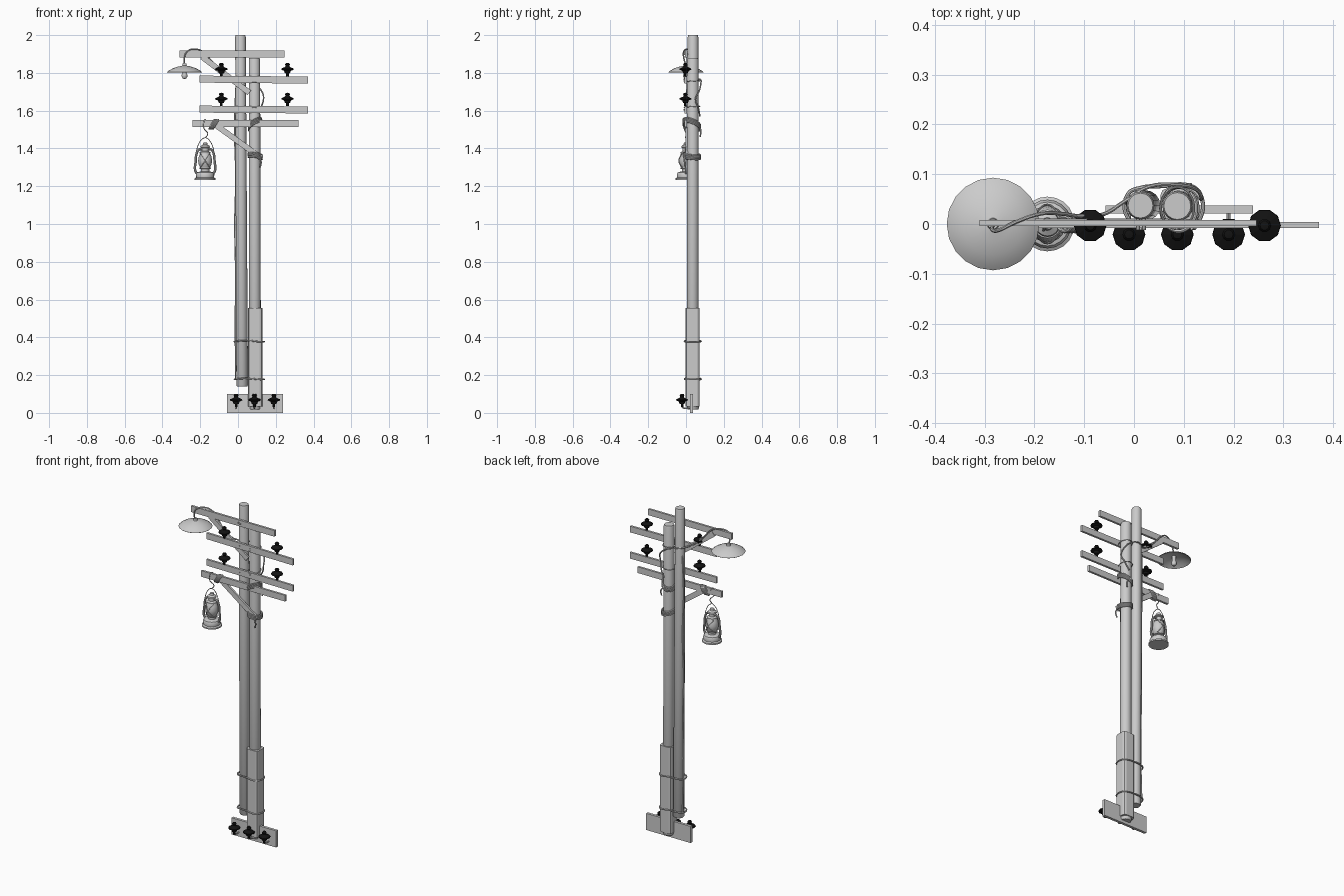
import bpy, bmesh, math
from mathutils import Vector, Matrix

if "Cube" in bpy.data.objects:
    bpy.data.objects.remove(bpy.data.objects["Cube"])

black = bpy.data.materials.new("black_ceramic")
black.diffuse_color = (0.006, 0.006, 0.006, 1)
black.use_nodes = True
black.node_tree.nodes["Principled BSDF"].inputs["Base Color"].default_value = black.diffuse_color


def finish(name, mesh, smooth=True, mat=None):
    ob = bpy.data.objects.new(name, mesh)
    bpy.context.collection.objects.link(ob)
    if mat:
        mesh.materials.append(mat)
    if smooth:
        bpy.ops.object.select_all(action='DESELECT')
        ob.select_set(True)
        bpy.context.view_layer.objects.active = ob
        bpy.ops.object.shade_smooth_by_angle(angle=math.radians(40))
    return ob


def lathe(name, profile, base, top=None, n=16, mat=None, smooth=True):
    """Revolve (radius, z) points; 'top' shears the axis so poles can lean."""
    bm = bmesh.new()
    z0, z1 = profile[0][1], profile[-1][1]
    top = top or base
    rings = []
    for r, z in profile:
        t = (z - z0) / (z1 - z0) if z1 != z0 else 0
        cx = base[0] + (top[0] - base[0]) * t
        cy = base[1] + (top[1] - base[1]) * t
        cz = base[2] + z
        if r == 0:
            rings.append([bm.verts.new((cx, cy, cz))])
        else:
            rings.append([bm.verts.new((cx + r * math.cos(2 * math.pi * k / n),
                                        cy + r * math.sin(2 * math.pi * k / n), cz)) for k in range(n)])
    for a, b in zip(rings, rings[1:]):
        for k in range(n):
            f = [a[k % len(a)], a[(k + 1) % len(a)], b[(k + 1) % len(b)], b[k % len(b)]]
            bm.faces.new(list(dict.fromkeys(f)))
    bmesh.ops.recalc_face_normals(bm, faces=bm.faces)
    me = bpy.data.meshes.new(name)
    bm.to_mesh(me)
    bm.free()
    return finish(name, me, smooth, mat)


def plank(name, a, b, width, thick):
    """Board whose long axis runs from a to b."""
    a, b = Vector(a), Vector(b)
    d = b - a
    ang = math.atan2(d.z, d.x)
    bm = bmesh.new()
    bmesh.ops.create_cube(bm, size=1, matrix=Matrix.Translation((a + b) / 2)
                          @ Matrix.Rotation(-ang, 4, 'Y') @ Matrix.Diagonal((d.length, thick, width, 1)))
    me = bpy.data.meshes.new(name)
    bm.to_mesh(me)
    bm.free()
    return finish(name, me, False)


def tube(name, pts, r, closed=False, res=2):
    """Round wire through a smooth path."""
    cu = bpy.data.curves.new(name, 'CURVE')
    cu.dimensions = '3D'
    cu.bevel_depth, cu.bevel_resolution, cu.use_fill_caps = r, res, True
    sp = cu.splines.new('BEZIER')
    sp.bezier_points.add(len(pts) - 1)
    for bp, p in zip(sp.bezier_points, pts):
        bp.co = p
        bp.handle_left_type = bp.handle_right_type = 'AUTO'
    sp.use_cyclic_u = closed
    sp.resolution_u = 5
    tmp = bpy.data.objects.new("tmp", cu)
    bpy.context.collection.objects.link(tmp)
    me = bpy.data.meshes.new_from_object(tmp.evaluated_get(bpy.context.evaluated_depsgraph_get()))
    bpy.data.objects.remove(tmp)
    return finish(name, me)


def loop(c, u, v, n=10):
    c, u, v = Vector(c), Vector(u), Vector(v)
    return [c + u * math.cos(2 * math.pi * k / n) + v * math.sin(2 * math.pi * k / n) for k in range(n)]


# Two round poles
lathe("tall_pole", [(0, .14), (.027, .14), (.031, .146), (.028, 1.99), (.025, 2.0), (0, 2.0)],
      (.022, .037, 0), (.013, .037, 0))
lathe("short_pole", [(0, .017), (.028, .017), (.032, .024), (.030, 1.87), (.027, 1.88), (0, 1.88)],
      (.09, .036, 0), (.087, .036, 0))

# Chamfered sleeve around the foot of the short pole
bm = bmesh.new()
bmesh.ops.create_cube(bm, size=1, matrix=Matrix.Translation((.091, .035, .295)) @ Matrix.Diagonal((.076, .074, .52, 1)))
edges = [e for e in bm.edges if abs(e.verts[0].co.z - e.verts[1].co.z) > .1]
bmesh.ops.bevel(bm, geom=edges, offset=.014, segments=2, profile=.5, affect='EDGES')
me = bpy.data.meshes.new("pole_sleeve")
bm.to_mesh(me)
bm.free()
finish("pole_sleeve", me, False)

# Cross arms: left x, right x, left z, right z
for i, (x0, x1, z0, z1) in enumerate([(-.31, .246, 1.9, 1.9), (-.205, .371, 1.767, 1.762),
                                      (-.205, .371, 1.608, 1.604), (-.24, .32, 1.531, 1.531)]):
    y = .002 if i == 0 else -.002
    plank(f"cross_arm_{i + 1}", (x0, y, z0), (x1, y, z1), .037, .013)

# Diagonal braces and foot board
plank("upper_brace", (-.19, .006, 1.885), (.06, .006, 1.695), .03, .01)
plank("lower_brace", (-.14, .004, 1.54), (.122, .004, 1.35), .03, .012)
plank("foot_board", (-.057, .029, .05), (.239, .029, .05), .1, .016)

# Black insulators on the arms and the foot board
INS = [(0, .035), (.009, .034), (.013, .027), (.010, .019), (.014, .014), (.032, .006), (.033, 0),
       (.018, -.006), (.014, -.018), (.007, -.02), (.007, -.035), (0, -.035)]
for z in (1.817, 1.66):
    for x in (-.088, .262):
        lathe("insulator", INS, (x, -.003, z), n=10, mat=black, smooth=False)
for x in (-.01, .087, .19):
    lathe("foot_insulator", INS, (x, -.021, .066), n=10, mat=black, smooth=False)
    tube("foot_insulator_pin", [(x, .03, .026), (x, -.012, .026), (x, -.021, .034), (x, -.021, .05)], .004)

# Bolts fixing the arms
for x, z in [(.008, 1.903), (.02, 1.898), (.087, 1.765), (.087, 1.606), (.015, 1.765), (.015, 1.606)]:
    tube("bolt", [(x, .02, z), (x, -.012, z)], .004)

# Wire ties around both poles
for z in (.18, .38):
    pts = [(-.012, .012), (.015, -.001), (.055, -.004), (.115, -.004), (.133, .012), (.133, .06),
           (.115, .076), (.055, .076), (.015, .073), (-.012, .06)]
    tube("pole_tie", [(x, y, z + .003 * math.sin(x * 40)) for x, y in pts], .0042, True)
for z in (1.62, 1.755):
    tube("arm_wire", loop((.087, .032, z), (.033, 0, .002), (0, .042, .003)), .0025, True)

# Rope lashings
for k in range(4):
    o = (k - 1.5) * .007
    tube("arm_lashing", loop((-.128 + o, 0, 1.528), (.014, 0, .024), (0, .014, 0)), .0045, True)
    tube("pole_lashing", loop((.09, .031, 1.527 + o), (.034, 0, .018), (0, .045, -.016)), .0045, True)
    tube("brace_lashing", loop((.091, .031, 1.36 + o), (.036, 0, -.006), (0, .044, -.005)), .0045, True)
tube("rope_end", [(.115, -.008, 1.355), (.122, -.008, 1.33), (.118, -.004, 1.30)], .004)
tube("rope_end", [(.10, .074, 1.51), (.112, .079, 1.49), (.11, .074, 1.46)], .004)

# Dish lamp with bulb and gooseneck
lathe("lamp_shade", [(0, 1.85), (.010, 1.85), (.012, 1.838), (.035, 1.833), (.062, 1.824), (.083, 1.812),
                     (.093, 1.804), (.091, 1.802), (.08, 1.808), (.06, 1.819), (.03, 1.828), (0, 1.83)],
      (-.283, 0, 0), n=20)
lathe("lamp_bulb", [(0, 1.83), (.010, 1.83), (.010, 1.80), (.015, 1.79), (.015, 1.78), (.009, 1.77), (0, 1.767)],
      (-.283, 0, 0), n=12)
tube("lamp_gooseneck", [(-.283, 0, 1.84), (-.284, -.012, 1.88), (-.27, -.012, 1.912), (-.235, .005, 1.926),
                        (-.19, .02, 1.915), (-.15, .021, 1.875), (-.115, .016, 1.835)], .004)

# Supply cable running behind and down the poles
tube("cable", [(-.115, .016, 1.835), (-.06, .02, 1.79), (-.02, .045, 1.77), (.03, .075, 1.765), (.09, .078, 1.74),
               (.127, .068, 1.70), (.135, .05, 1.66), (.122, .064, 1.62), (.095, .074, 1.57)], .004)
tube("cable_drop", [(-.012, .05, 1.72), (-.018, .045, 1.5), (-.012, .048, 1.25), (-.017, .043, 1.0),
                    (-.013, .045, .75), (-.014, .04, .5), (-.013, .05, .18)], .0035)

# Hanging lantern
L = (-.174, 0, 0)
lathe("lantern_tank", [(0, 1.234), (.055, 1.234), (.055, 1.242), (.047, 1.247), (.049, 1.263), (.044, 1.273),
                       (.022, 1.279), (.022, 1.29), (.03, 1.293), (.03, 1.298), (0, 1.298)], L, n=20)
lathe("lantern_globe", [(0, 1.295), (.024, 1.295), (.034, 1.315), (.037, 1.335), (.033, 1.358), (.024, 1.378),
                        (0, 1.378)], L, n=20)
lathe("lantern_chimney", [(0, 1.374), (.029, 1.374), (.029, 1.38), (.018, 1.386), (.018, 1.402), (.026, 1.405),
                          (.024, 1.413), (.013, 1.42), (.011, 1.43), (0, 1.431)], L, n=16)
for s in (-1, 1):
    tube("lantern_side_tube", [(L[0] + s * x, 0, z) for x, z in
                               [(.04, 1.262), (.053, 1.285), (.05, 1.33), (.046, 1.37), (.034, 1.393), (.014, 1.397)]],
         .0065)
    # Crossed guard wires, front and back
    for t in (-1, 1):
        tube("lantern_guard", [(L[0] + s * .026, t * .02, 1.298), (L[0], t * .039, 1.335),
                               (L[0] - s * .026, t * .02, 1.374)], .002)
    tube("lantern_bail", [(L[0] + s * .05, 0, 1.36), (L[0] + s * .04, 0, 1.41), (L[0] + s * .018, 0, 1.448),
                          (L[0], 0, 1.458)], .002)
tube("lantern_hook", [(L[0], -.003, 1.455), (L[0] + .014, 0, 1.478), (L[0] - .006, -.01, 1.505),
                      (L[0] - .006, -.011, 1.54), (L[0], 0, 1.553), (L[0] + .006, .008, 1.54)], .0025)
